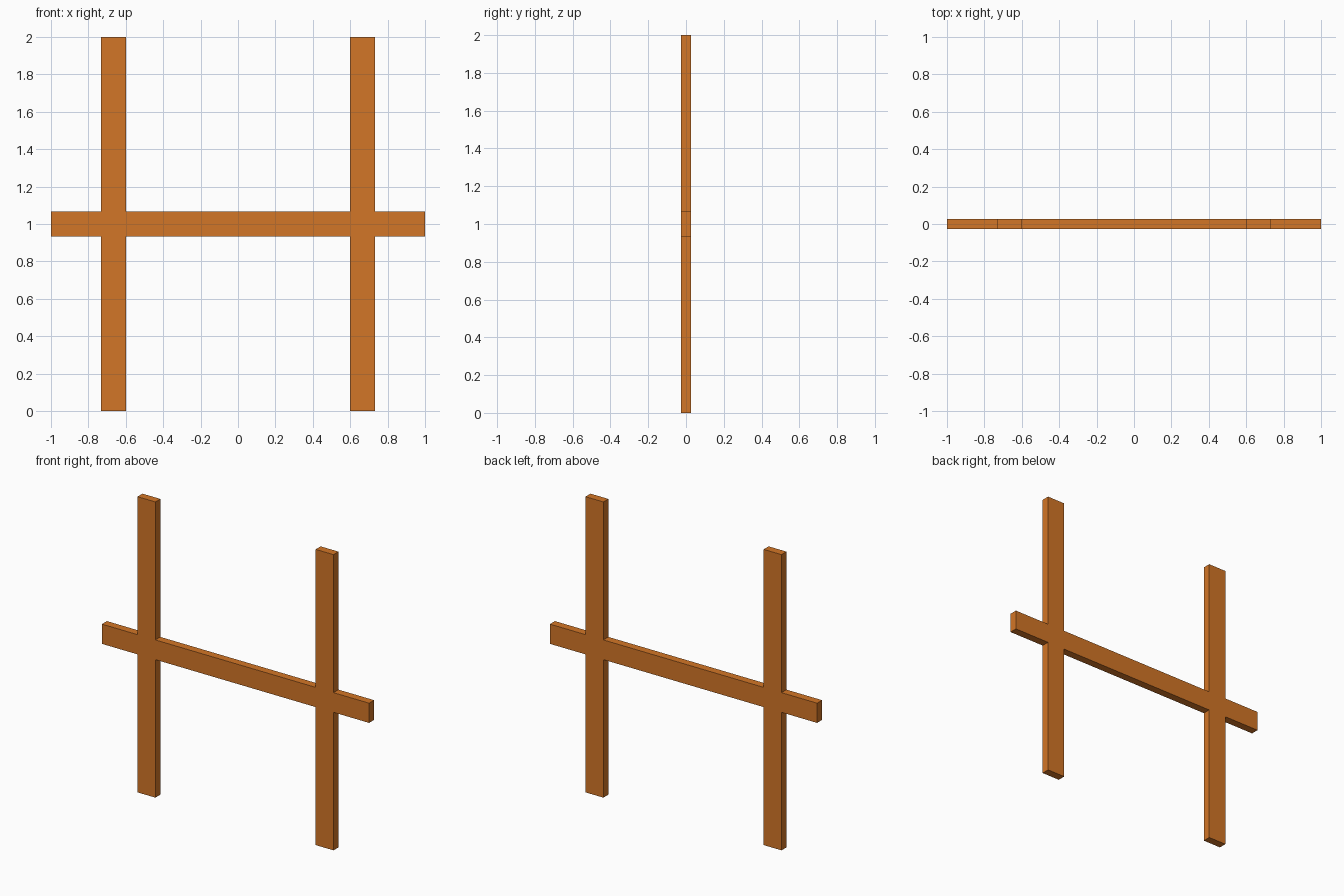
import bpy
import bmesh

if "Cube" in bpy.data.objects:
    bpy.data.objects.remove(bpy.data.objects["Cube"])

RAIL_HALF = 1 / 15             # half height of the rail
POST_IN, POST_OUT = 0.6, 11 / 15
DEPTH = 0.0533
MID_Z = 1.0

# One quarter of the front outline, mirrored into a closed loop
quarter = [(1, RAIL_HALF), (POST_OUT, RAIL_HALF), (POST_OUT, 1),
           (POST_IN, 1), (POST_IN, RAIL_HALF)]
upper = quarter + [(-x, z) for x, z in reversed(quarter)]
outline = upper + [(x, -z) for x, z in reversed(upper)]

# Rail and crossing posts as one flat solid
bm = bmesh.new()
verts = [bm.verts.new((x, -DEPTH / 2, z + MID_Z)) for x, z in outline]
face = bm.faces.new(verts)
back = bmesh.ops.extrude_face_region(bm, geom=[face])
moved = [g for g in back["geom"] if isinstance(g, bmesh.types.BMVert)]
bmesh.ops.translate(bm, vec=(0, DEPTH, 0), verts=moved)
bmesh.ops.recalc_face_normals(bm, faces=bm.faces)

mesh = bpy.data.meshes.new("fence_section")
bm.to_mesh(mesh)
bm.free()
fence = bpy.data.objects.new("fence_section", mesh)
bpy.context.collection.objects.link(fence)

# Orange wood
wood = bpy.data.materials.new("orange_wood")
wood.diffuse_color = (0.65, 0.18, 0.02, 1)
wood.use_nodes = True
wood.node_tree.nodes["Principled BSDF"].inputs["Base Color"].default_value = wood.diffuse_color
mesh.materials.append(wood)
